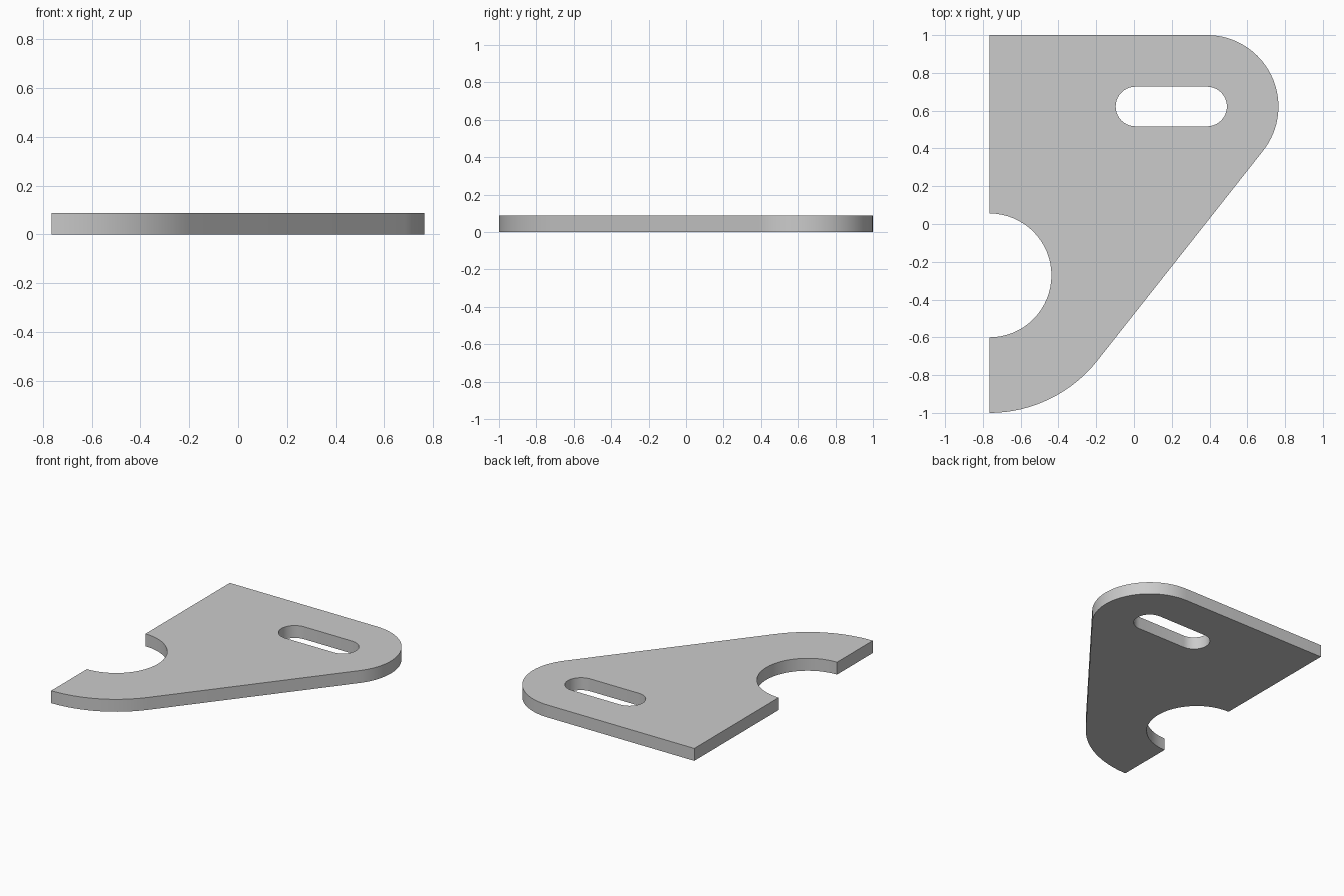
import bpy, bmesh
from math import sin, cos, pi, atan2, acos, hypot, radians

if "Cube" in bpy.data.objects:
    bpy.data.objects.remove(bpy.data.objects["Cube"])

THICK = 0.088
LEFT = -0.765
PIVOT, R_PIVOT, R_NOTCH = (LEFT, -0.272), 0.728, 0.328
LUG, R_LUG = (0.387, 0.622), 0.378
SLOT_X, R_SLOT = 0.008, 0.105


def arc(c, r, a0, a1, n):
    return [(c[0] + r * cos(a0 + (a1 - a0) * i / n),
             c[1] + r * sin(a0 + (a1 - a0) * i / n)) for i in range(n + 1)]


# Direction of the straight edge tangent to both outer arcs
dx, dy = LUG[0] - PIVOT[0], LUG[1] - PIVOT[1]
tangent = atan2(dy, dx) - acos((R_PIVOT - R_LUG) / hypot(dx, dy))

# Outline: lower arc, tangent edge, upper lug, square corner, half-round notch
outline = arc(PIVOT, R_PIVOT, -pi / 2, tangent, 16)
outline += arc(LUG, R_LUG, tangent, pi / 2, 32)
outline += [(LEFT, LUG[1] + R_LUG)]
outline += arc(PIVOT, R_NOTCH, pi / 2, -pi / 2, 32)

# Rounded slot concentric with the lug
slot = arc(LUG, R_SLOT, -pi / 2, pi / 2, 20)
slot += arc((SLOT_X, LUG[1]), R_SLOT, pi / 2, 3 * pi / 2, 20)

# Fill between the loops and extrude to a plate
bm = bmesh.new()
edges = []
for loop in (outline, slot):
    vs = [bm.verts.new((x, y, 0)) for x, y in loop]
    edges += [bm.edges.new((vs[i - 1], vs[i])) for i in range(len(vs))]
bmesh.ops.triangle_fill(bm, edges=edges, use_beauty=True, use_dissolve=False,
                        normal=(0, 0, 1))
ext = bmesh.ops.extrude_face_region(bm, geom=bm.faces[:], use_keep_orig=True)
top = [g for g in ext["geom"] if isinstance(g, bmesh.types.BMVert)]
bmesh.ops.translate(bm, verts=top, vec=(0, 0, THICK))
bmesh.ops.recalc_face_normals(bm, faces=bm.faces[:])

mesh = bpy.data.meshes.new("bracket_plate")
bm.to_mesh(mesh)
bm.free()
plate = bpy.data.objects.new("bracket_plate", mesh)
bpy.context.collection.objects.link(plate)
bpy.context.view_layer.objects.active = plate
plate.select_set(True)
bpy.ops.object.shade_smooth_by_angle(angle=radians(30))
